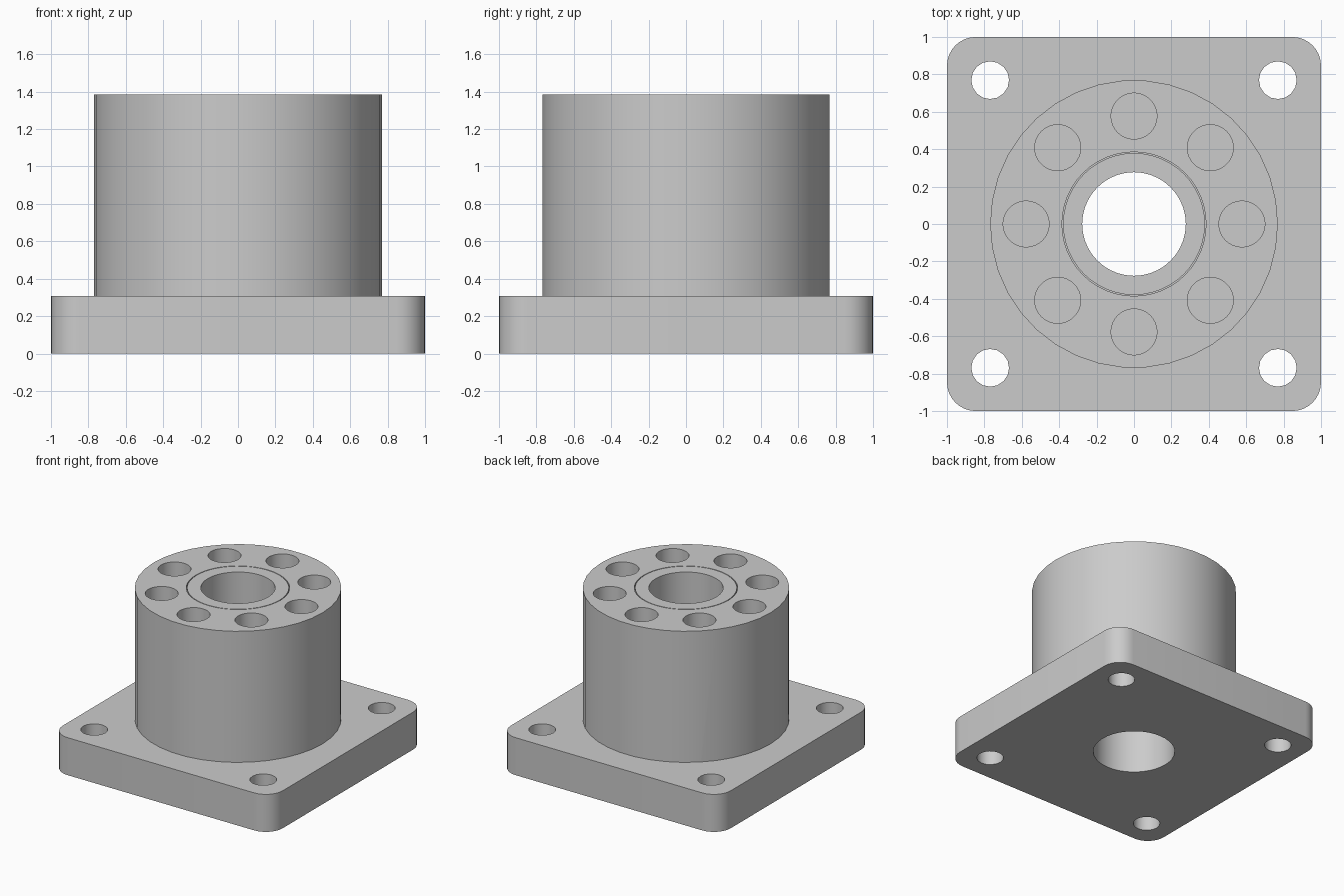
import bpy
import bmesh
from math import cos, sin, pi, radians

if "Cube" in bpy.data.objects:
    bpy.data.objects.remove(bpy.data.objects["Cube"], do_unlink=True)

HEIGHT = 1.385
PLATE = 0.308

grey = bpy.data.materials.new("plain_grey")
grey.use_nodes = True
colour = (0.6, 0.6, 0.6, 1)
grey.diffuse_color = colour
grey.node_tree.nodes["Principled BSDF"].inputs["Base Color"].default_value = colour


def prism(name, outline, z0, z1):
    """Extrude a closed outline from z0 to z1."""
    bm = bmesh.new()
    face = bm.faces.new([bm.verts.new((x, y, z0)) for x, y in outline])
    top = bmesh.ops.extrude_face_region(bm, geom=[face])["geom"]
    bmesh.ops.translate(bm, vec=(0, 0, z1 - z0),
                        verts=[g for g in top if isinstance(g, bmesh.types.BMVert)])
    bmesh.ops.recalc_face_normals(bm, faces=bm.faces)
    mesh = bpy.data.meshes.new(name)
    bm.to_mesh(mesh)
    bm.free()
    mesh.materials.append(grey)
    obj = bpy.data.objects.new(name, mesh)
    bpy.context.collection.objects.link(obj)
    return obj


def arc(x, y, r, start, sweep, steps):
    return [(x + r * cos(start + sweep * i / steps),
             y + r * sin(start + sweep * i / steps)) for i in range(steps + 1)]


def cylinder(name, x, y, r, z0, z1, sides):
    return prism(name, arc(x, y, r, 0, 2 * pi, sides)[:-1], z0, z1)


def combine(target, tool, operation="DIFFERENCE"):
    """Apply a boolean and discard the tool."""
    mod = target.modifiers.new("boolean", "BOOLEAN")
    mod.operation = operation
    mod.solver = "EXACT"
    mod.object = tool
    bpy.context.view_layer.objects.active = target
    bpy.ops.object.modifier_apply(modifier=mod.name)
    bpy.data.objects.remove(tool, do_unlink=True)


# Square mounting plate with rounded corners
outline = []
for i, (sx, sy) in enumerate([(1, 1), (-1, 1), (-1, -1), (1, -1)]):
    outline += arc(sx * 0.846, sy * 0.846, 0.154, i * pi / 2, pi / 2, 8)
housing = prism("flanged_housing", outline, 0, PLATE)

# Round body rising from the plate
combine(housing, cylinder("body", 0, 0, 0.769, 0.15, HEIGHT, 38), "UNION")

# Central bore and the wider seat for the sleeve
combine(housing, cylinder("bore", 0, 0, 0.307, -0.1, HEIGHT + 0.1, 40))
combine(housing, cylinder("sleeve_seat", 0, 0, 0.385, 0.46, HEIGHT + 0.1, 48))

# Bolt holes through the plate corners
for sx in (-1, 1):
    for sy in (-1, 1):
        combine(housing, cylinder("bolt_hole", sx * 0.769, sy * 0.769, 0.101,
                                  -0.1, PLATE + 0.1, 16))

# Ring of blind pockets in the top of the body
for i in range(8):
    a = i * pi / 4
    combine(housing, cylinder("pocket", 0.577 * cos(a), 0.577 * sin(a), 0.123,
                              0.46, HEIGHT + 0.1, 32))

# Inner sleeve, flush with the top
sleeve = cylinder("inner_sleeve", 0, 0, 0.379, 0.46, HEIGHT, 48)
combine(sleeve, cylinder("sleeve_bore", 0, 0, 0.277, 0.3, HEIGHT + 0.1, 40))

# Smooth round walls, crisp rims
bpy.ops.object.select_all(action="DESELECT")
for obj in (housing, sleeve):
    obj.select_set(True)
bpy.context.view_layer.objects.active = housing
bpy.ops.object.shade_smooth_by_angle(angle=radians(30))
